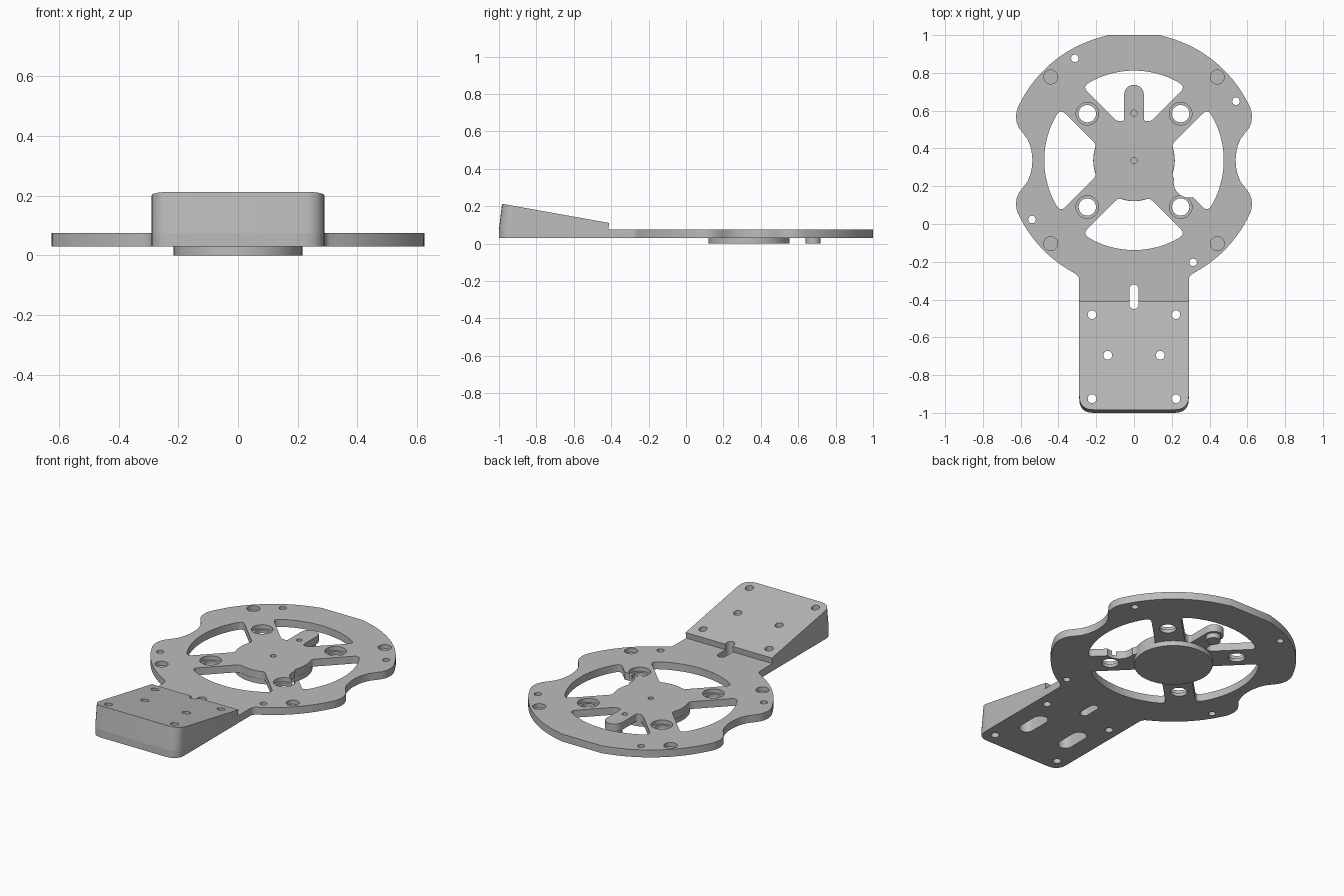
import bpy, bmesh
from math import sin, cos, radians, pi
from mathutils import Vector, Matrix

if "Cube" in bpy.data.objects:
    bpy.data.objects.remove(bpy.data.objects["Cube"])

CY = 0.337            # ring centre in y
Z0, Z1 = 0.03, 0.075  # plate underside and top

grey = bpy.data.materials.new("light grey")
grey.use_nodes = True
grey.diffuse_color = (0.5, 0.5, 0.5, 1)
grey.node_tree.nodes["Principled BSDF"].inputs["Base Color"].default_value = (0.5, 0.5, 0.5, 1)


def arc(cx, cy, r, a0, a1, n):
    steps = [radians(a0 + (a1 - a0) * i / n) for i in range(n + 1)]
    return [(cx + r * cos(a), cy + r * sin(a)) for a in steps]


def fillet(points):
    """Round every corner given as (x, y, cutback)."""
    out = []
    for i, p in enumerate(points):
        c = Vector(p[:2])
        if len(p) == 2:
            out.append(c)
            continue
        before = Vector(points[i - 1][:2])
        after = Vector(points[(i + 1) % len(points)][:2])
        a = c + (before - c).normalized() * p[2]
        b = c + (after - c).normalized() * p[2]
        for k in range(7):
            t = k / 6
            out.append(a * (1 - t) ** 2 + c * 2 * t * (1 - t) + b * t ** 2)
    return out


def mirrored(half):
    """Close a half outline by mirroring it in x."""
    other = [(-p[0],) + tuple(p[1:]) for p in reversed(half) if abs(p[0]) > 1e-5]
    return half + other


def prism(name, outline, z0, z1):
    bm = bmesh.new()
    face = bm.faces.new([bm.verts.new((p[0], p[1], z0)) for p in outline])
    top = bmesh.ops.extrude_face_region(bm, geom=[face])["geom"]
    bmesh.ops.translate(bm, vec=(0, 0, z1 - z0),
                        verts=[v for v in top if isinstance(v, bmesh.types.BMVert)])
    bmesh.ops.recalc_face_normals(bm, faces=bm.faces)
    mesh = bpy.data.meshes.new(name)
    bm.to_mesh(mesh)
    bm.free()
    obj = bpy.data.objects.new(name, mesh)
    bpy.context.collection.objects.link(obj)
    mesh.materials.append(grey)
    return obj


def disc(name, x, y, r, z0, z1, n=32):
    return prism(name, arc(x, y, r, 0, 360 - 360 / n, n - 1), z0, z1)


def cut(cutter, *targets):
    for target in targets:
        mod = target.modifiers.new("cut", "BOOLEAN")
        mod.operation, mod.solver, mod.object = "DIFFERENCE", "EXACT", cutter
        bpy.context.view_layer.objects.active = target
        bpy.ops.object.modifier_apply(modifier=mod.name)
    bpy.data.objects.remove(cutter)


def drill(x, y, r, z0, z1, *targets):
    cut(disc("drill", x, y, r, z0, z1), *targets)


def slot(x, y, r, half_length, z0, z1, *targets):
    d = half_length - r
    cut(prism("slot", arc(x, y + d, r, 0, 180, 12) + arc(x, y - d, r, 180, 360, 12), z0, z1), *targets)


# Base plate: flattened ring with a waist on each side and a front tab
waist = [(0.614, 0.62), (0.622, 0.595), (0.625, 0.567), (0.621, 0.537), (0.61, 0.51),
         (0.587, 0.48), (0.564, 0.45), (0.548, 0.41), (0.54, 0.37)]
half = [(0.138, 1.0)] + arc(0, CY, 0.675, 76, 28, 20) + waist + [(0.538, CY)]
half += [(x, 2 * CY - y) for x, y in reversed(waist)]
half += arc(0, CY, 0.675, -28, -61, 14) + [(0.29, -0.275, 0.025), (0.29, -1.0, 0.075)]
plate = prism("base_plate", fillet(mirrored(half)), Z0, Z1)

# Four openings between the diagonal spokes; the rear one wraps a finger
for k in range(4):
    side = [(0.389, 0.272, 0.035), (0.199, 0.082, 0.02)]
    inner = arc(0, 0, 0.215, 13, -13, 8)
    if k == 1:
        side = [(0.389, 0.272, 0.035), (0.207, 0.09, 0.018), (0.207, 0.052, 0.018)]
        inner = arc(0.348, 0, 0.052, 90, -90, 16)
    pts = arc(0, 0, 0.475, -29, 29, 28) + side + inner
    pts += [(p[0], -p[1], p[2]) for p in reversed(side)]
    turn = Matrix.Rotation(k * pi / 2, 2)
    outline = [turn @ p + Vector((0, CY)) for p in fillet(pts)]
    cut(prism("opening", outline, -0.1, 0.2), plate)
drill(0.29, 0.22, 0.08, -0.1, 0.2, plate)

# Counterbored spoke holes and shallow ring recesses
for sx in (-1, 1):
    for sy in (-1, 1):
        x, y = sx * 0.247, CY + sy * 0.247
        drill(x, y, 0.06, 0.05, 0.2, plate)
        drill(x, y, 0.046, -0.1, 0.2, plate)
        drill(sx * 0.441, CY + sy * 0.441, 0.037, 0.05, 0.2, plate)

# Small ring holes, repeated every quarter turn
for k in range(4):
    p = Matrix.Rotation(k * pi / 2, 2) @ Vector((0.54, 0.313))
    drill(p.x, p.y + CY, 0.02, -0.1, 0.2, plate)

# Blind pin holes in hub and finger
for y in (CY, CY + 0.25):
    drill(0, y, 0.016, 0.045, 0.2, plate)

# Tilted wedge pad on the tab
wedge = prism("wedge_pad", fillet(mirrored([(0.29, -0.415), (0.29, -1.0, 0.075)])), Z1, 0.2)
for v in wedge.data.vertices:
    if v.co.z > 0.1:
        v.co.z = 0.213 - 0.175 * (v.co.y + 1)
        v.co.y += 0.12 * (v.co.z - Z1)

# Tab holes, centre slot and underside slots
slot(0, -0.385, 0.025, 0.065, -0.1, 0.4, plate, wedge)
for sx in (-1, 1):
    for y in (-0.48, -0.925):
        drill(sx * 0.222, y, 0.023, -0.1, 0.4, plate, wedge)
    drill(sx * 0.139, -0.695, 0.023, -0.1, 0.4, plate, wedge)
    slot(sx * 0.139, -0.695, 0.042, 0.1, -0.1, 0.11, plate, wedge)

# Underside hub disc and finger foot
hub = disc("hub_disc", 0, CY, 0.216, 0.0, Z0, 64)
foot = disc("finger_foot", 0, 0.68, 0.04, 0.0, Z0)

# Smooth curved walls, keep edges sharp
bpy.ops.object.select_all(action="DESELECT")
for obj in (plate, wedge, hub, foot):
    obj.select_set(True)
bpy.context.view_layer.objects.active = plate
bpy.ops.object.shade_smooth_by_angle(angle=radians(30))
